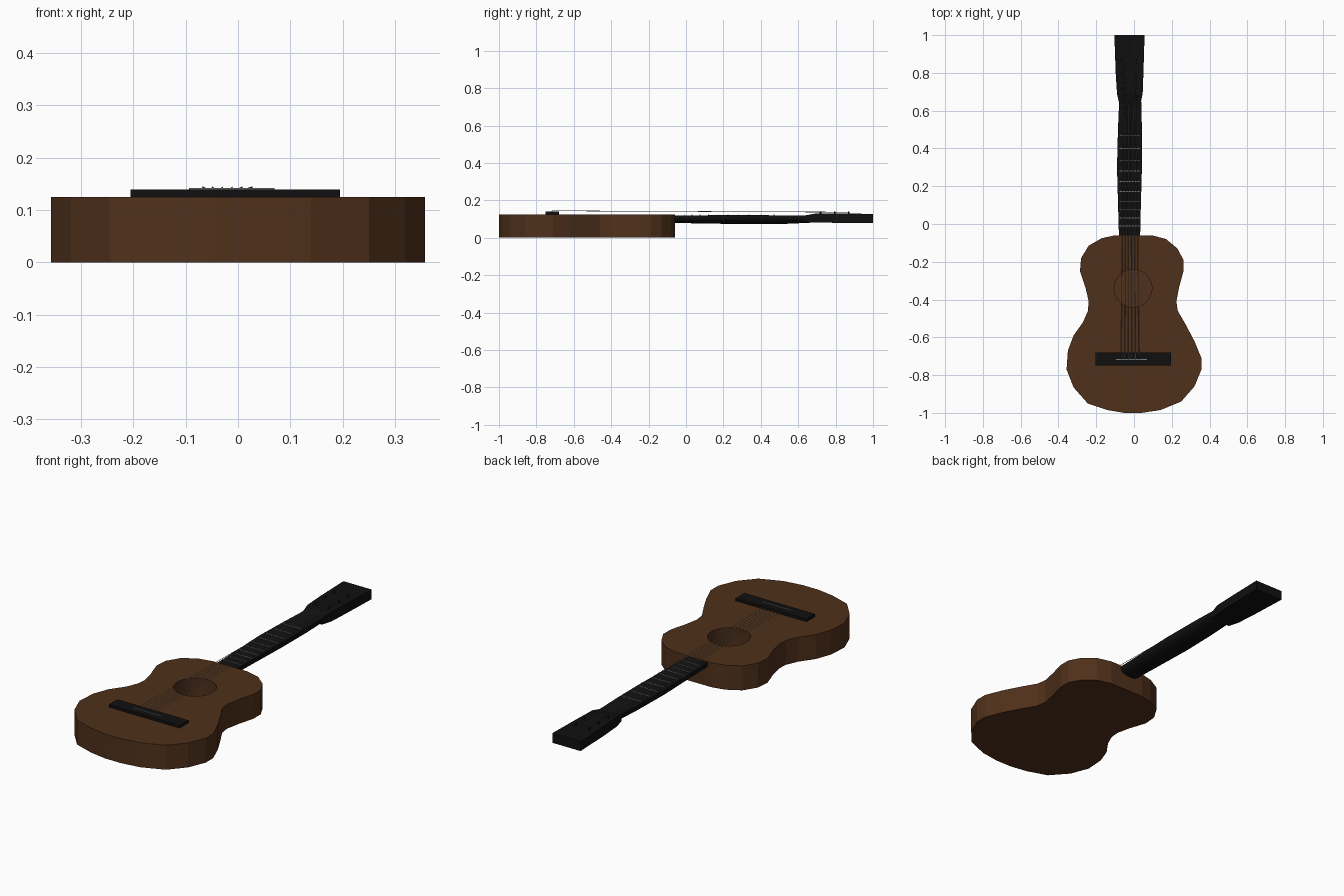
import bpy, bmesh, math
from mathutils import Vector

if "Cube" in bpy.data.objects:
    bpy.data.objects.remove(bpy.data.objects["Cube"])


def material(name, r, g, b):
    m = bpy.data.materials.new(name)
    m.diffuse_color = (r, g, b, 1)
    m.use_nodes = True
    m.node_tree.nodes["Principled BSDF"].inputs["Base Color"].default_value = m.diffuse_color
    return m


WOOD = material("brown_wood", 0.08, 0.03, 0.011)
BLACK = material("black_wood", 0.005, 0.005, 0.005)
METAL = material("metal", 0.2, 0.2, 0.2)


def loft(name, rings, mat):
    """Closed solid skinned through rings with equal point counts."""
    bm = bmesh.new()
    loops = [[bm.verts.new(p) for p in ring] for ring in rings]
    n = len(loops[0])
    for a, b in zip(loops, loops[1:]):
        for i in range(n):
            bm.faces.new((a[i], a[(i + 1) % n], b[(i + 1) % n], b[i]))
    bm.faces.new(loops[0])
    bm.faces.new(loops[-1])
    bmesh.ops.recalc_face_normals(bm, faces=bm.faces)
    me = bpy.data.meshes.new(name)
    bm.to_mesh(me)
    bm.free()
    ob = bpy.data.objects.new(name, me)
    bpy.context.collection.objects.link(ob)
    me.materials.append(mat)
    return ob


def box(name, x0, x1, y0, y1, z0, z1, mat):
    return loft(name, [[(x0, y0, z), (x1, y0, z), (x1, y1, z), (x0, y1, z)]
                       for z in (z0, z1)], mat)


def rod(name, a, b, radius, mat, sides=6):
    a, b = Vector(a), Vector(b)
    bpy.ops.mesh.primitive_cylinder_add(vertices=sides, radius=radius,
                                        depth=(b - a).length, location=(a + b) / 2)
    ob = bpy.context.object
    ob.name = name
    ob.rotation_euler = (b - a).to_track_quat('Z', 'Y').to_euler()
    ob.data.materials.append(mat)
    return ob


# Body: slightly lopsided waisted outline, extruded upward
outline = [(0.095, -0.06), (0.17, -0.08), (0.23, -0.13), (0.262, -0.19), (0.262, -0.25),
           (0.24, -0.33), (0.224, -0.41), (0.232, -0.46), (0.275, -0.535), (0.32, -0.62),
           (0.357, -0.71), (0.357, -0.77), (0.32, -0.86), (0.25, -0.94), (0.14, -0.985),
           (0.04, -1.0), (-0.05, -1.0), (-0.14, -0.985), (-0.245, -0.95), (-0.32, -0.865),
           (-0.357, -0.77), (-0.35, -0.67), (-0.32, -0.59), (-0.27, -0.52), (-0.244, -0.46),
           (-0.24, -0.41), (-0.256, -0.34), (-0.286, -0.25), (-0.28, -0.18), (-0.24, -0.115),
           (-0.17, -0.075), (-0.1, -0.06)]
body = loft("body", [[(x, y, z) for x, y in outline] for z in (0, 0.125)], WOOD)

# Sound hole
cutter = rod("sound_hole_cutter", (-0.005, -0.34, 0.02), (-0.005, -0.34, 0.2), 0.1, WOOD, 32)
cutter.hide_render = True
cutter.hide_viewport = True
cut = body.modifiers.new("sound_hole", 'BOOLEAN')
cut.object = cutter
cut.solver = 'EXACT'

# Neck: flat top, rounded back
def neck_ring(y, x0, x1, top, bottom):
    cx, w = (x0 + x1) / 2, (x1 - x0) / 2
    edge = top - 0.014
    arc = [(cx - w * math.cos(math.pi * i / 8), y,
            edge - (edge - bottom) * math.sin(math.pi * i / 8)) for i in range(9)]
    return arc + [(x1, y, top), (x0, y, top)]


loft("neck", [neck_ring(*s) for s in (
    (-0.09, -0.079, 0.032, 0.119, 0.08), (0.05, -0.083, 0.035, 0.12, 0.077),
    (0.3, -0.09, 0.042, 0.121, 0.073), (0.5, -0.085, 0.042, 0.12, 0.073),
    (0.66, -0.078, 0.038, 0.119, 0.08))], BLACK)

# Headstock
loft("headstock", [[(x0, y, z0), (x1, y, z0), (x1, y, z1), (x0, y, z1)]
                   for y, x0, x1, z0, z1 in (
    (0.63, -0.077, 0.033, 0.084, 0.118), (0.69, -0.09, 0.046, 0.081, 0.129),
    (0.8, -0.097, 0.05, 0.08, 0.129), (1.0, -0.104, 0.056, 0.079, 0.128))], BLACK)

# Frets
for i, y in enumerate((-0.01, 0.032, 0.075, 0.12, 0.172, 0.225, 0.28, 0.337, 0.4, 0.47)):
    box(f"fret_{i + 1}", -0.076, 0.028, y - 0.002, y + 0.002, 0.117, 0.123, METAL)

# Bridge and saddle
box("bridge", -0.205, 0.195, -0.75, -0.68, 0.123, 0.139, BLACK)
box("saddle", -0.094, 0.07, -0.719, -0.714, 0.137, 0.142, METAL)

# Strings and tuning posts
for i in range(6):
    side = -1 if i < 3 else 1
    row = i if i < 3 else 5 - i
    post = (-0.025 + side * 0.038, 0.72 + 0.075 * row)
    rod(f"tuning_post_{i + 1}", (*post, 0.125), (*post, 0.14), 0.005, BLACK, 8)
    mid = (-0.055 + 0.013 * i, 0.62, 0.138)
    rod(f"string_{i + 1}", (-0.068 + 0.019 * i, -0.717, 0.144), mid, 0.0015, METAL, 4)
    rod(f"string_end_{i + 1}", mid, (*post, 0.137), 0.0015, METAL, 4)
